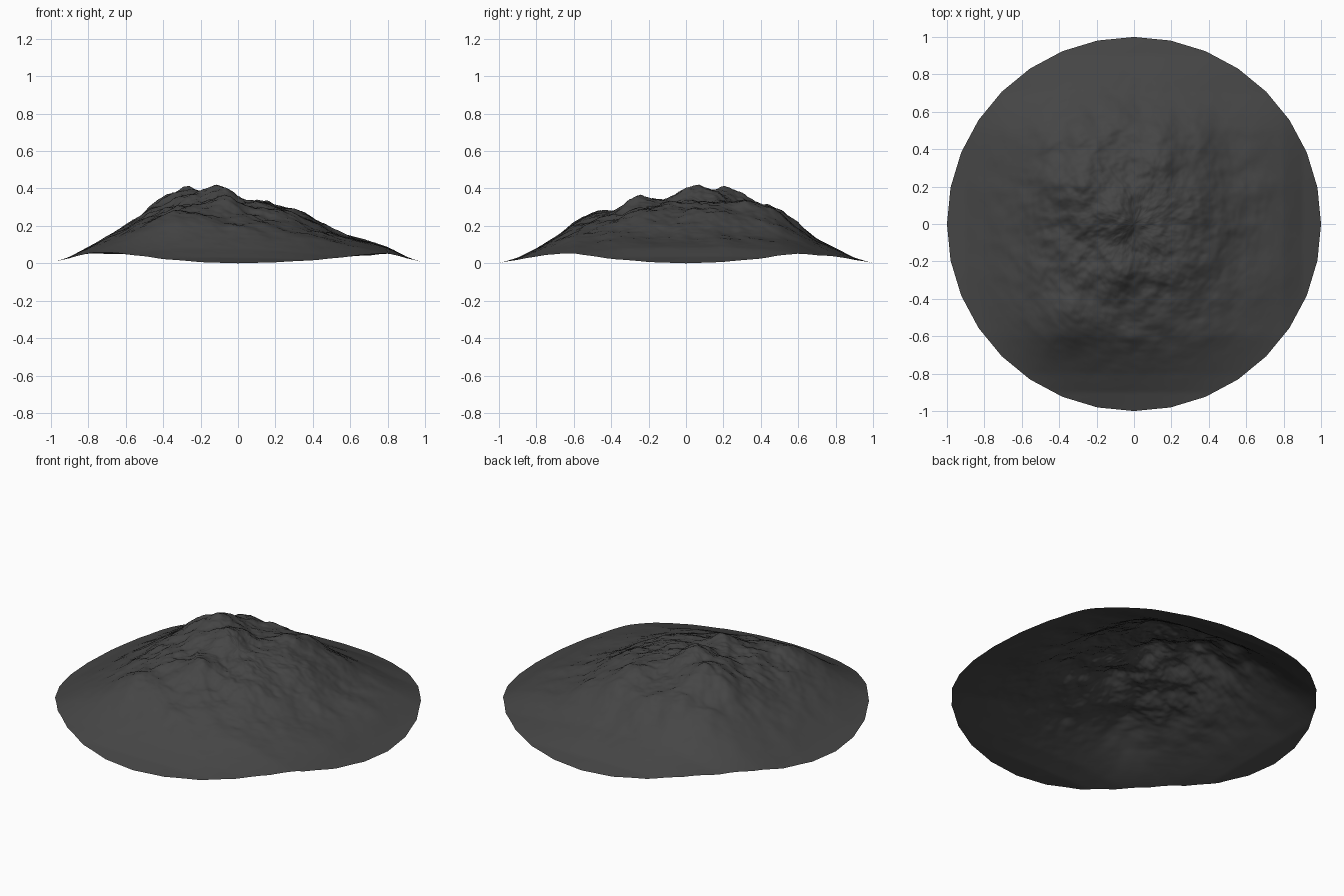
import bpy, bmesh, math
from mathutils import Vector, noise

if "Cube" in bpy.data.objects:
    bpy.data.objects.remove(bpy.data.objects["Cube"])

# Ridge-line silhouettes seen from the front (x, z) and from the side (y, z)
FRONT = [(-1, 0), (-.9, .04), (-.8, .10), (-.6, .235), (-.45, .345), (-.3, .41), (-.1, .41),
         (0, .38), (.13, .365), (.3, .30), (.5, .215), (.65, .16), (.8, .10), (.9, .04), (1, 0)]
SIDE = [(-1, 0), (-.9, .035), (-.8, .095), (-.6, .25), (-.4, .335), (-.28, .385), (0, .41),
        (.2, .42), (.4, .36), (.5, .32), (.6, .24), (.7, .15), (.8, .095), (.9, .035), (1, 0)]
# Summits and spurs: x, y, radius
PEAKS = [(-.29, .23, .13), (-.09, .06, .12), (-.06, -.29, .13), (-.46, .1, .14),
         (.14, .38, .15), (.32, .12, .14), (-.3, -.5, .15)]
SIDES, SUB, RINGS = 32, 8, 110


def lookup(profile, t):
    t = max(-1, min(1, t))
    for (a, za), (b, zb) in zip(profile, profile[1:]):
        if t <= b:
            return za + (zb - za) * (t - a) / (b - a)
    return 0


def smooth_lookup(profile, t):
    w = .04 * (1 - abs(t))
    return (lookup(profile, t - w) + 2 * lookup(profile, t) + lookup(profile, t + w)) / 4


def height(x, y):
    base = smooth_lookup(FRONT, x) * smooth_lookup(SIDE, y) / .42
    bump = min(1, sum(math.exp(-((x - a) ** 2 + (y - b) ** 2) / r ** 2) for a, b, r in PEAKS))
    # craggy fractal detail, fading out near the rim
    rough = noise.fractal(Vector((x * 3.2, y * 3.2, 4.7)), .9, 2.1, 6)
    fade = min(1, (1 - min(1, math.hypot(x, y))) * 2.5)
    return max(0, base * (.88 + fade * (.13 * bump - .03 + .13 * rough)))


# Mountain: an open sheet over a 32-sided disc
bm = bmesh.new()
corners = [Vector((math.cos(2 * math.pi * i / SIDES), math.sin(2 * math.pi * i / SIDES), 0))
           for i in range(SIDES + 1)]
rim = [corners[i].lerp(corners[i + 1], k / SUB) for i in range(SIDES) for k in range(SUB)]
centre = bm.verts.new((0, 0, height(0, 0)))
rings = []
for j in range(1, RINGS + 1):
    s = j / RINGS
    rings.append([bm.verts.new((p.x * s, p.y * s, height(p.x * s, p.y * s))) for p in rim])
n = len(rim)
for i in range(n):
    k = (i + 1) % n
    bm.faces.new((centre, rings[0][i], rings[0][k]))
    for inner, outer in zip(rings, rings[1:]):
        bm.faces.new((inner[i], outer[i], outer[k], inner[k]))
for f in bm.faces:
    f.smooth = True
mesh = bpy.data.meshes.new("mountain")
bm.to_mesh(mesh)
bm.free()
mountain = bpy.data.objects.new("mountain", mesh)
bpy.context.collection.objects.link(mountain)

# Dark rock
rock = bpy.data.materials.new("dark_rock")
rock.diffuse_color = (.06, .06, .06, 1)
rock.use_nodes = True
rock.node_tree.nodes["Principled BSDF"].inputs["Base Color"].default_value = rock.diffuse_color
mesh.materials.append(rock)
